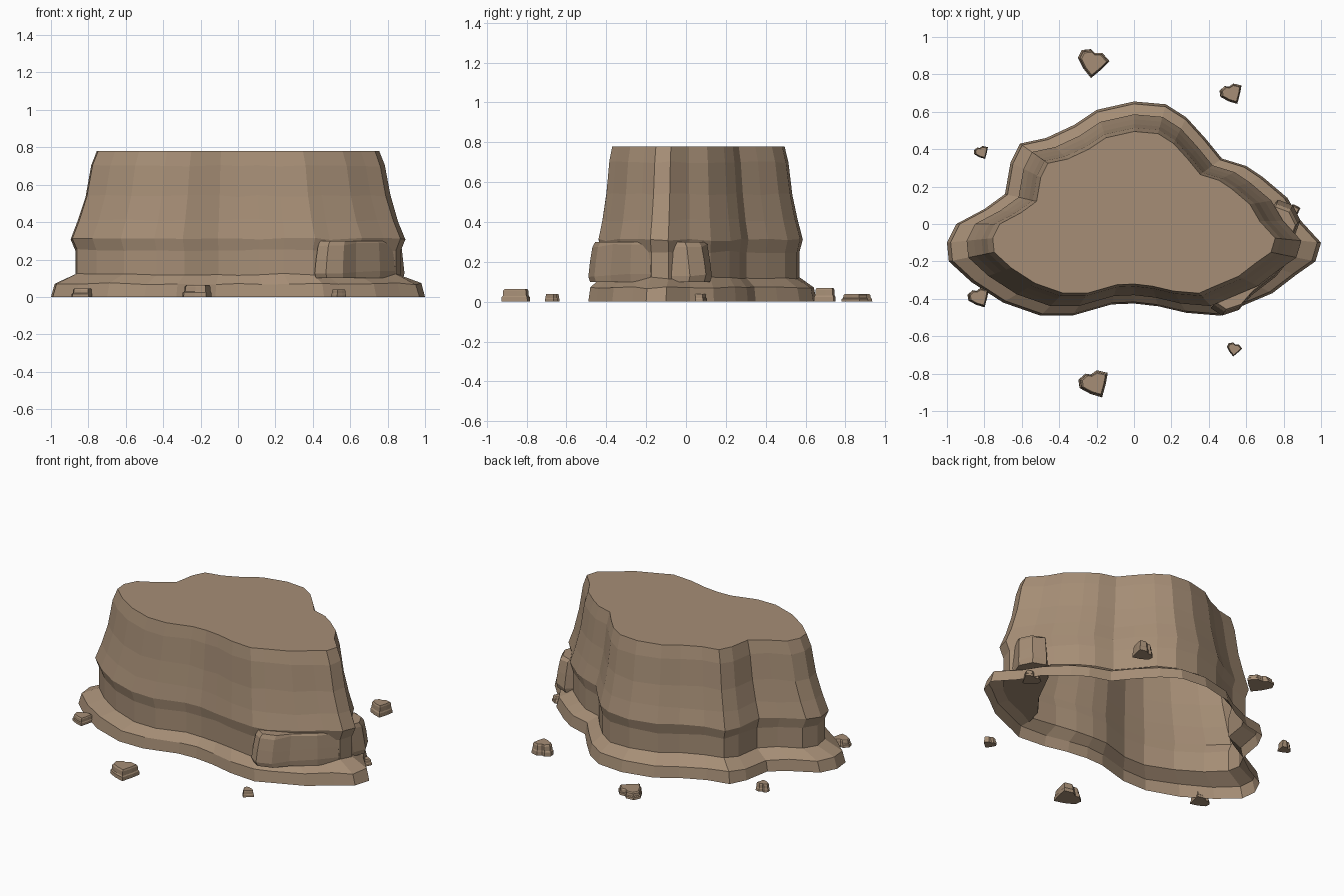
import bpy, bmesh, math, random

random.seed(4)
cube = bpy.data.objects.get("Cube")
if cube:
    bpy.data.objects.remove(cube, do_unlink=True)

rock = bpy.data.materials.new("warm_brown_rock")
rock.use_nodes = True
color = (0.38, 0.27, 0.18, 1)
rock.diffuse_color = color
bsdf = rock.node_tree.nodes["Principled BSDF"]
bsdf.inputs["Base Color"].default_value = color
bsdf.inputs["Roughness"].default_value = 0.9


def loft(name, outline, rings, center=(0, 0), jitter=0.0, floor=True):
    """Stack scaled copies of an outline; each ring is (height, scale)."""
    bm = bmesh.new()
    loops = []
    cx, cy = center
    for i, (z, s) in enumerate(rings):
        wobble = jitter if 0 < i < len(rings) - 1 else 0
        loops.append([bm.verts.new((cx + (x - cx) * s, cy + (y - cy) * s,
                                    z + random.uniform(-wobble, wobble)))
                      for x, y in outline])
    n = len(outline)
    for low, high in zip(loops, loops[1:]):
        for i in range(n):
            j = (i + 1) % n
            bm.faces.new((low[i], low[j], high[j], high[i]))
    bm.faces.new(loops[-1])
    if floor:
        bm.faces.new(loops[0][::-1])
    mesh = bpy.data.meshes.new(name)
    bm.to_mesh(mesh)
    bm.free()
    mesh.materials.append(rock)
    obj = bpy.data.objects.new(name, mesh)
    bpy.context.collection.objects.link(obj)
    return obj


# Plateau: hollow shell with a foot ledge, a waist and a flat top
plateau = [(1, -.1), (.89, .02), (.82, .14), (.69, .25), (.6, .31), (.47, .35),
           (.38, .46), (.28, .57), (.17, .64), (0, .655), (-.2, .61),
           (-.32, .53), (-.47, .46), (-.61, .43), (-.66, .33), (-.69, .16),
           (-.8, .08), (-.95, 0), (-1, -.1), (-.99, -.2), (-.87, -.31),
           (-.7, -.42), (-.5, -.49), (-.33, -.49), (-.12, -.43), (0, -.425),
           (.13, -.44), (.28, -.475), (.46, -.49), (.55, -.45), (.74, -.37),
           (.87, -.27), (.97, -.2)]
loft("plateau", plateau,
     [(0, 1), (.07, .98), (.12, .87), (.25, .87), (.31, .895), (.41, .855),
      (.54, .815), (.7, .785), (.78, .755)], jitter=.006, floor=False)

# Boulder wedged through the waist at one end
boulder = [(.41, -.45), (.47, -.49), (.56, -.46), (.63, -.38), (.76, -.28),
           (.84, -.18), (.86, -.06), (.89, .02), (.85, .1), (.77, .13),
           (.66, .02), (.55, -.2), (.44, -.34)]
loft("wedged_boulder", boulder, [(.1, .97), (.13, 1), (.2, .97), (.28, .93),
                                 (.3, .88)], center=(.66, -.2), jitter=.01)

# Loose stones: one heart-shaped outline, turned and scaled
heart = [(-.09, .03), (-.07, .07), (-.02, .075), (0, .055), (.04, .055),
         (.08, .01), (.04, -.03), (-.02, -.08), (-.06, -.03)]


def stone(name, x, y, size, height, turn):
    c, s = math.cos(math.radians(turn)), math.sin(math.radians(turn))
    outline = [(x + size * (c * u - s * v), y + size * (s * u + c * v))
               for u, v in heart]
    loft(name, outline, [(0, 1), (height * .35, .98), (height * .45, .9),
                         (height * .85, .87), (height, .78)], center=(x, y))


stone("back_stone", -.21, .86, 1, .04, 0)
stone("front_stone", -.2, -.85, 1, .065, 35)
stone("back_left_stone", .53, .7, .75, .07, 35)
stone("front_left_stone", .54, -.67, .48, .04, 0)
stone("back_right_stone", -.81, .385, .48, .05, 35)
stone("front_right_stone", -.82, -.39, .72, .045, 35)
stone("ledge_stone", .84, .06, .7, .04, 20)
